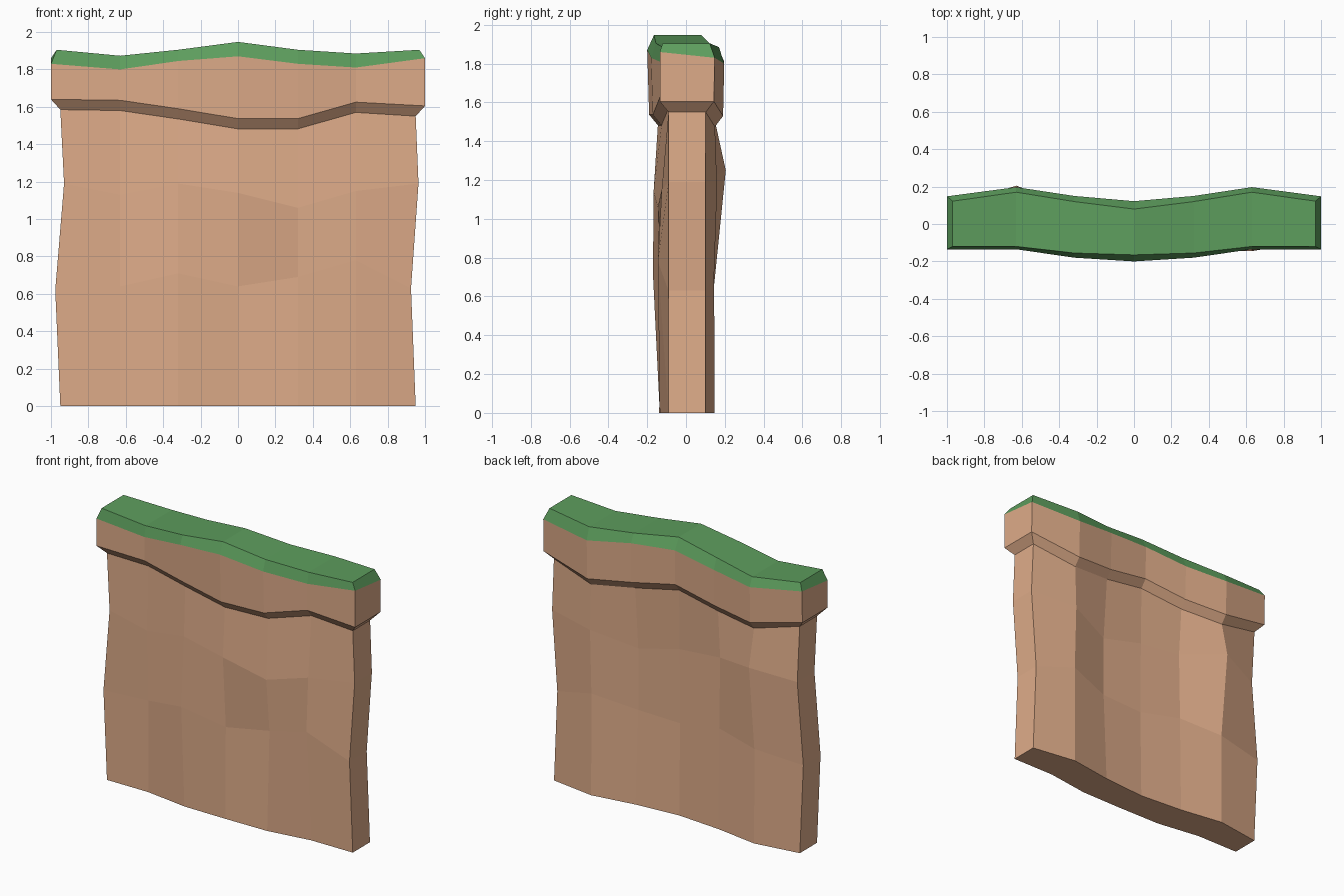
import bpy

COLS = [-1, -0.63, -0.32, 0, 0.32, 0.63, 1]


def ring(front, back, zf, zb, left, right):
    """Closed loop: front columns left to right, then back columns right to left."""
    xs = [left] + COLS[1:-1] + [right]
    f = list(zip(xs, front, zf))
    b = list(zip(xs, back, zb))
    return f + b[::-1]


def loft(name, rings, color, cap_bottom=False, cap_top=False):
    n = len(rings[0])
    verts = [v for r in rings for v in r]
    faces = []
    for k in range(len(rings) - 1):
        for i in range(n):
            j = (i + 1) % n
            faces.append((k * n + i, k * n + j, (k + 1) * n + j, (k + 1) * n + i))
    top = (len(rings) - 1) * n
    for i in range(n // 2 - 1):
        strip = (i, i + 1, n - 2 - i, n - 1 - i)
        if cap_bottom:
            faces.append(strip[::-1])
        if cap_top:
            faces.append(tuple(top + s for s in strip))
    mesh = bpy.data.meshes.new(name)
    mesh.from_pydata(verts, [], faces)
    mat = bpy.data.materials.new(name)
    mat.diffuse_color = color
    mesh.materials.append(mat)
    obj = bpy.data.objects.new(name, mesh)
    bpy.context.collection.objects.link(obj)
    return obj


def shift(values, d):
    return [v + d for v in values]


# Ledge outline seen from above
front = [-0.135, -0.135, -0.18, -0.20, -0.18, -0.135, -0.135]
back = [0.148, 0.197, 0.15, 0.122, 0.15, 0.197, 0.148]
low_front = [y * 0.95 if abs(y) > 0.14 else y for y in front]
low_back = [y * 0.97 for y in back]

# Heights of the ledge's lower edge and of the grass line
low_zf = [1.64, 1.635, 1.59, 1.537, 1.537, 1.625, 1.605]
low_zb = [1.64, 1.56, 1.58, 1.63, 1.57, 1.53, 1.605]
grass_z = [1.83, 1.80, 1.845, 1.87, 1.83, 1.81, 1.86]
top_z = [1.905, 1.873, 1.905, 1.947, 1.905, 1.885, 1.905]

grass_ring = ring(front, back, grass_z, grass_z[::-1], -1, 1)

# Rock wall with overhanging ledge
rock = [
    ring([-0.09, -0.09, -0.135, -0.138, -0.135, -0.09, -0.09],
         [0.10, 0.147, 0.10, 0.075, 0.10, 0.147, 0.10],
         [0] * 7, [0] * 7, -0.95, 0.95),
    ring([-0.09, -0.09, -0.17, -0.135, -0.11, -0.145, -0.09],
         [0.10, 0.145, 0.09, 0.065, 0.07, 0.145, 0.10],
         [0.62, 0.64, 0.71, 0.64, 0.69, 0.78, 0.63],
         [0.62, 0.66, 0.70, 0.64, 0.65, 0.71, 0.63], -0.977, 0.925),
    ring([-0.09, -0.10, -0.14, -0.167, -0.145, -0.125, -0.09],
         [0.10, 0.205, 0.08, 0.07, 0.07, 0.16, 0.10],
         [1.19, 1.13, 1.19, 1.14, 1.06, 1.15, 1.19],
         [1.19, 1.25, 1.19, 1.16, 1.08, 1.16, 1.19], -0.93, 0.965),
    ring(shift(low_front, 0.045), shift(low_back, -0.042),
         shift(low_zf, -0.055), shift(low_zb, -0.055), -0.95, 0.95),
    ring(low_front, low_back, low_zf, low_zb, -1, 1),
    grass_ring,
]
loft("rock_wall", rock, (0.73, 0.41, 0.25, 1), cap_bottom=True)

# Grass top with bevelled rim
rim_front = [-0.12, -0.12, -0.155, -0.165, -0.155, -0.12, -0.12]
rim_back = [0.122, 0.17, 0.12, 0.08, 0.12, 0.17, 0.122]
grass = [grass_ring, ring(rim_front, rim_back, top_z, top_z, -0.97, 0.97)]
loft("grass_top", grass, (0.11, 0.34, 0.11, 1), cap_top=True)
